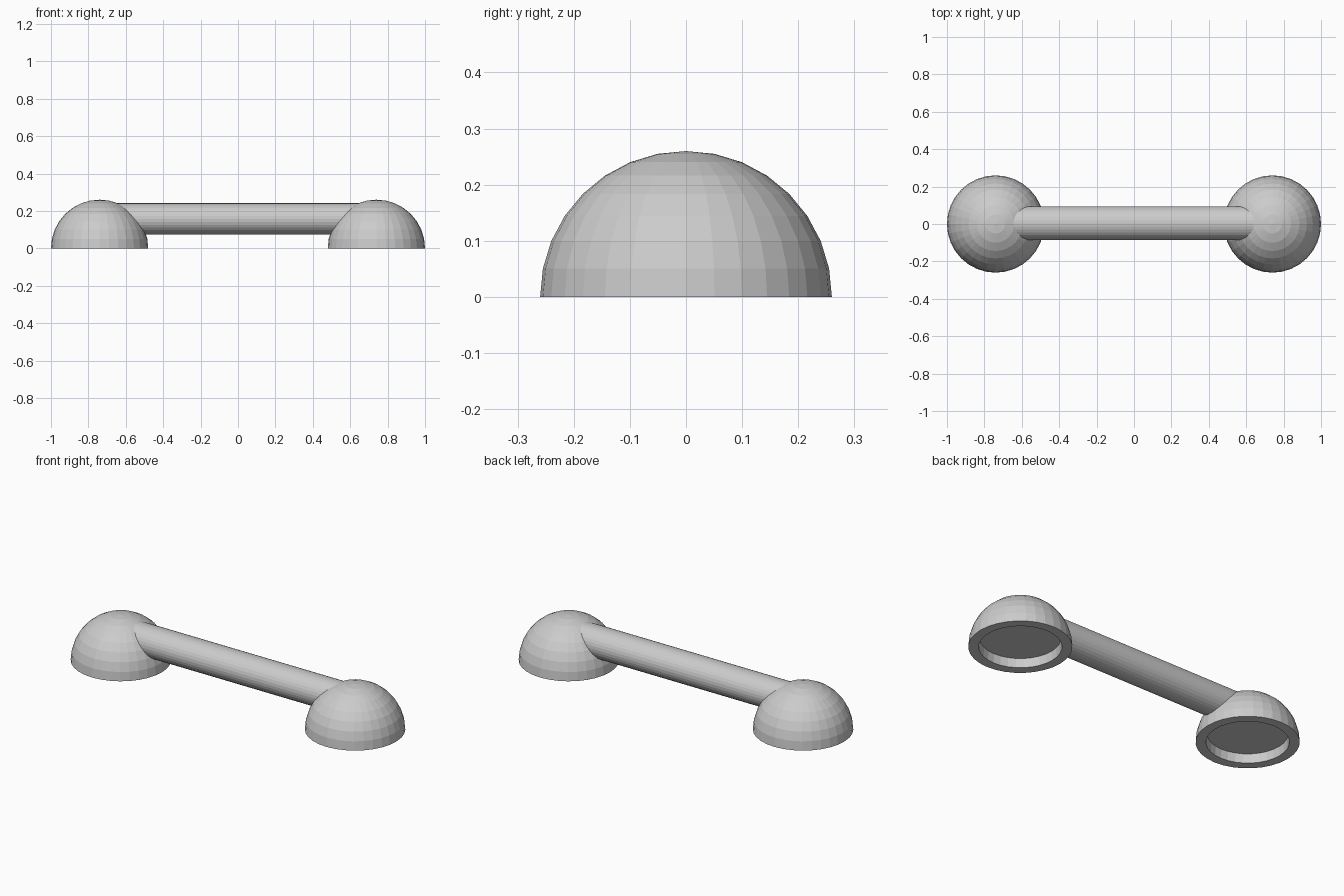
import bpy, bmesh
from math import sin, cos, pi
from mathutils import Matrix, Vector

if "Cube" in bpy.data.objects:
    bpy.data.objects.remove(bpy.data.objects["Cube"])

R, SIDES, RINGS = 0.26, 32, 8


def add_object(name, bm):
    bmesh.ops.recalc_face_normals(bm, faces=bm.faces)
    mesh = bpy.data.meshes.new(name)
    bm.to_mesh(mesh)
    bm.free()
    obj = bpy.data.objects.new(name, mesh)
    bpy.context.collection.objects.link(obj)
    return obj


def dome(name, x):
    # Half-section: recessed floor, recess wall, flat rim, outer hemisphere
    profile = [(0, 0.05), (0.203, 0.05), (0.208, 0)]
    profile += [(R * cos(i * pi / 2 / RINGS), R * sin(i * pi / 2 / RINGS))
                for i in range(RINGS)] + [(0, R)]
    bm = bmesh.new()
    verts = [bm.verts.new((r, 0, z)) for r, z in profile]
    edges = [bm.edges.new(pair) for pair in zip(verts, verts[1:])]
    bmesh.ops.spin(bm, geom=verts + edges, cent=(0, 0, 0), axis=(0, 0, 1),
                   angle=2 * pi, steps=SIDES)
    bmesh.ops.remove_doubles(bm, verts=bm.verts, dist=0.0005)
    add_object(name, bm).location.x = x


# Hollow-bottomed end domes
dome("left_dome", -0.74)
dome("right_dome", 0.74)

# Connecting bar, ends buried inside the domes
bm = bmesh.new()
bmesh.ops.create_cone(bm, cap_ends=True, segments=SIDES, radius1=1, radius2=1, depth=1)
bmesh.ops.transform(bm, verts=bm.verts, matrix=Matrix.Translation((0, 0.004, 0.157))
                    @ Matrix.Diagonal((1.36, 0.09, 0.084, 1))
                    @ Matrix.Rotation(pi / 2, 4, 'Y'))
add_object("bar", bm)
